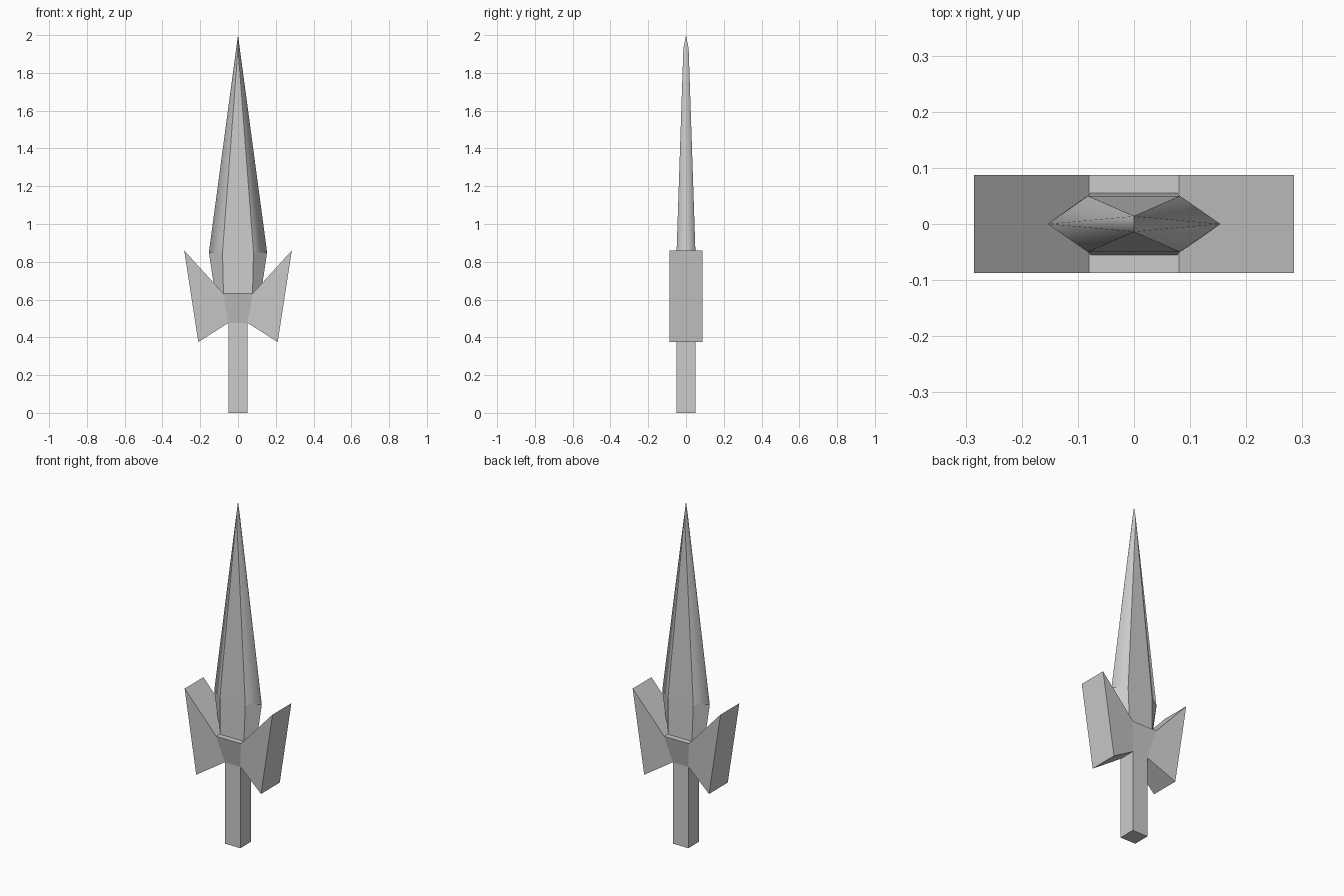
import bpy
import bmesh

cube = bpy.data.objects.get("Cube")
if cube:
    bpy.data.objects.remove(cube, do_unlink=True)

steel = bpy.data.materials.new("steel_grey")
steel.use_nodes = True
GREY = (0.6, 0.6, 0.6, 1)
steel.diffuse_color = GREY
steel.node_tree.nodes["Principled BSDF"].inputs["Base Color"].default_value = GREY


def finish(bm, name):
    bmesh.ops.recalc_face_normals(bm, faces=bm.faces)
    mesh = bpy.data.meshes.new(name)
    bm.to_mesh(mesh)
    bm.free()
    mesh.materials.append(steel)
    obj = bpy.data.objects.new(name, mesh)
    bpy.context.collection.objects.link(obj)
    return obj


def loft(bm, sections, capped=True):
    """Join rings of equal length with quads; return the vertex rings."""
    rings = [[bm.verts.new(p) for p in ring] for ring in sections]
    for a, b in zip(rings, rings[1:]):
        for i in range(len(a)):
            j = (i + 1) % len(a)
            bm.faces.new((a[i], a[j], b[j], b[i]))
    if capped:
        bm.faces.new(rings[0])
        bm.faces.new(rings[-1])
    return rings


# Square shaft
bm = bmesh.new()
s = 0.05
loft(bm, [[(-s, -s, z), (s, -s, z), (s, s, z), (-s, s, z)] for z in (0, 0.477)])
finish(bm, "shaft")


# Winged collar: rectangular sections set out along x
def collar_section(side, top, bottom):
    (tx, ty, tz), (bx, by, bz) = top, bottom
    return [(side * tx, -ty, tz), (side * tx, ty, tz),
            (side * bx, by, bz), (side * bx, -by, bz)]


w = 0.087
inner = ((0.08, w, 0.635), (s, s, 0.477))
outer = ((0.285, w, 0.86), (0.21, w, 0.375))
bm = bmesh.new()
loft(bm, [collar_section(side, *ends) for side, ends in
          ((-1, outer), (-1, inner), (1, inner), (1, outer))])
finish(bm, "winged_collar")


# Blade: six-sided sections closing to a short ridge at the tip
def blade_section(edge, flat, depth, z):
    return [(-edge, 0, z), (-flat, -depth, z), (flat, -depth, z),
            (edge, 0, z), (flat, depth, z), (-flat, depth, z)]


bm = bmesh.new()
base, wide = loft(bm, [blade_section(0.122, 0.077, 0.055, 0.635),
                       blade_section(0.154, 0.082, 0.05, 0.85)], capped=False)
bm.faces.new(base)
tip = bm.verts.new((0, 0, 2))
front = bm.verts.new((0, -0.014, 1.93))
back = bm.verts.new((0, 0.014, 1.93))
bm.faces.new((wide[1], wide[2], front))
bm.faces.new((wide[4], wide[5], back))
flanks = []
for edge, flat, apex in ((0, 1, front), (3, 2, front), (3, 4, back), (0, 5, back)):
    flanks.append(bm.faces.new((wide[edge], wide[flat], apex)))
    flanks.append(bm.faces.new((wide[edge], apex, tip)))
# The upper flanks shade smoothly round each cutting edge
for face in flanks:
    face.smooth = True
for e in bm.edges:
    e.smooth = (all(f in flanks for f in e.link_faces)
                and not (tip in e.verts and (front in e.verts or back in e.verts)))
finish(bm, "blade")
